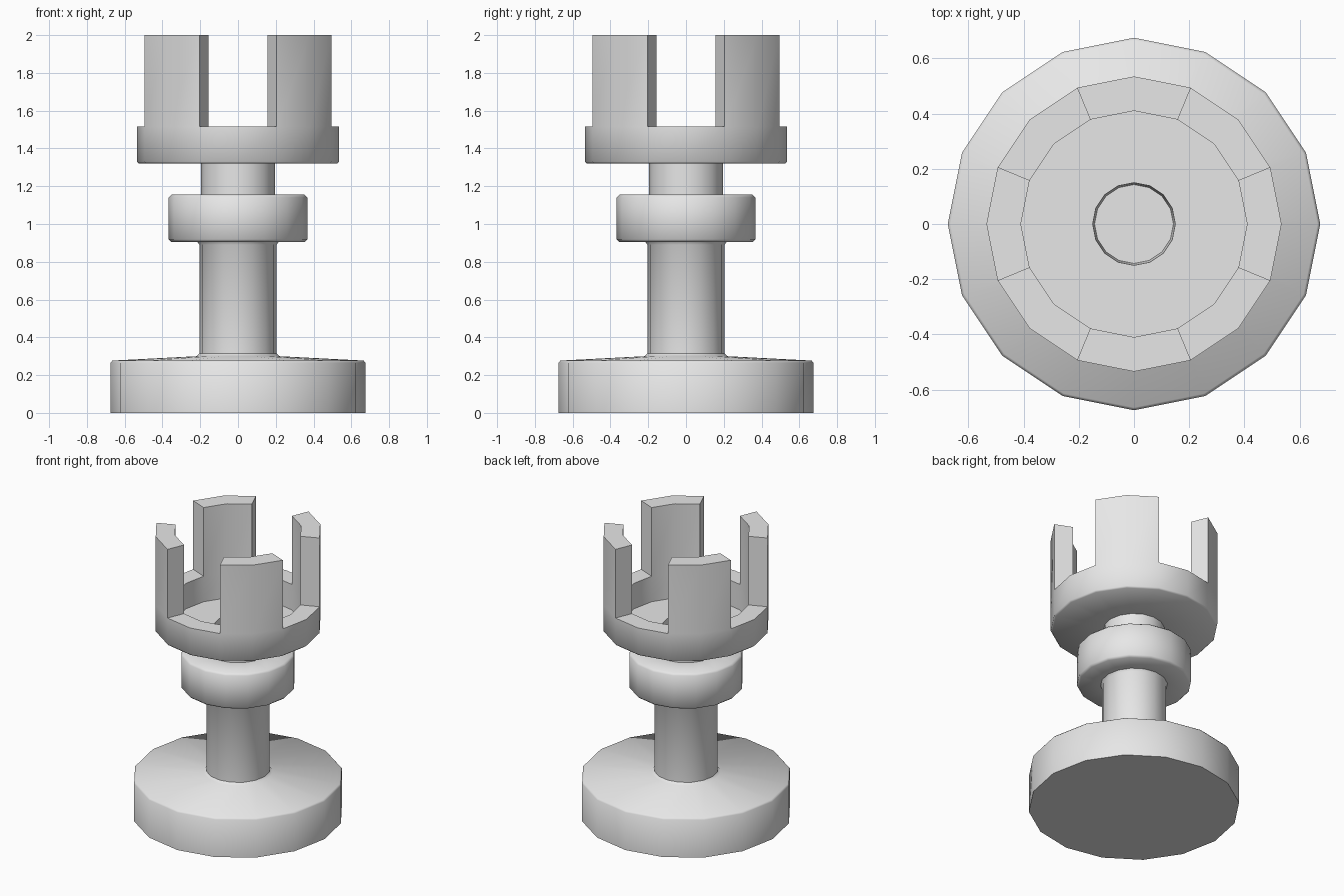
import bpy
import bmesh
from math import cos, sin, pi, radians

SIDES = 16

cube = bpy.data.objects.get("Cube")
if cube:
    bpy.data.objects.remove(cube, do_unlink=True)

grey = bpy.data.materials.new("light grey")
grey.use_nodes = True
grey.diffuse_color = (0.8, 0.8, 0.8, 1)
grey.node_tree.nodes["Principled BSDF"].inputs["Base Color"].default_value = grey.diffuse_color


def lathe(profile, cap_start=False, cap_end=False):
    """Turn a (radius, height) profile around z."""
    bm = bmesh.new()
    rings = [[bm.verts.new((r * cos(2 * pi * i / SIDES), r * sin(2 * pi * i / SIDES), z))
              for i in range(SIDES)] for r, z in profile]
    for low, high in zip(rings, rings[1:]):
        for i in range(SIDES):
            j = (i + 1) % SIDES
            bm.faces.new((low[i], low[j], high[j], high[i]))
    if cap_start:
        bm.faces.new(rings[0][::-1])
    if cap_end:
        bm.faces.new(rings[-1])
    return bm


def finish(name, bm):
    """Make an object, smooth across the facets with crisp corners."""
    bm.normal_update()
    mesh = bpy.data.meshes.new(name)
    bm.to_mesh(mesh)
    bm.free()
    mesh.materials.append(grey)
    mesh.shade_smooth()
    mesh.set_sharp_from_angle(angle=radians(50))
    obj = bpy.data.objects.new(name, mesh)
    bpy.context.collection.objects.link(obj)
    return obj


# Foot with a shallow cone on top
finish("base", lathe([(0.675, 0), (0.675, 0.265), (0.665, 0.277),
                      (0.22, 0.3), (0.205, 0.315)], cap_start=True))

# Lower column
finish("stem", lathe([(0.205, 0.3), (0.205, 0.89), (0.215, 0.905)]))

# Wide band with softened rims
finish("collar", lathe([(0.205, 0.905), (0.353, 0.905), (0.367, 0.919),
                        (0.367, 1.141), (0.353, 1.155), (0.195, 1.155)]))

# Upper column
finish("neck", lathe([(0.195, 1.15), (0.195, 1.32)]))

# Cup with a sunken floor and a round recess in its middle
crown = lathe([(0.19, 1.32), (0.525, 1.32), (0.535, 1.33), (0.535, 1.515),
               (0.41, 1.515), (0.41, 1.335), (0.15, 1.335), (0.143, 1.22)], cap_end=True)

# Four battlements raised from the diagonal parts of the rim
rim = []
for face in crown.faces:
    c = face.calc_center_median()
    if c.z > 1.51 and min(abs(c.x), abs(c.y)) > 0.2:
        rim.append(face)
raised = bmesh.ops.extrude_face_region(crown, geom=rim)["geom"]
for vert in raised:
    if isinstance(vert, bmesh.types.BMVert):
        vert.co.z = 2
bmesh.ops.delete(crown, geom=[f for f in rim if f.is_valid], context="FACES")
finish("crown", crown)
